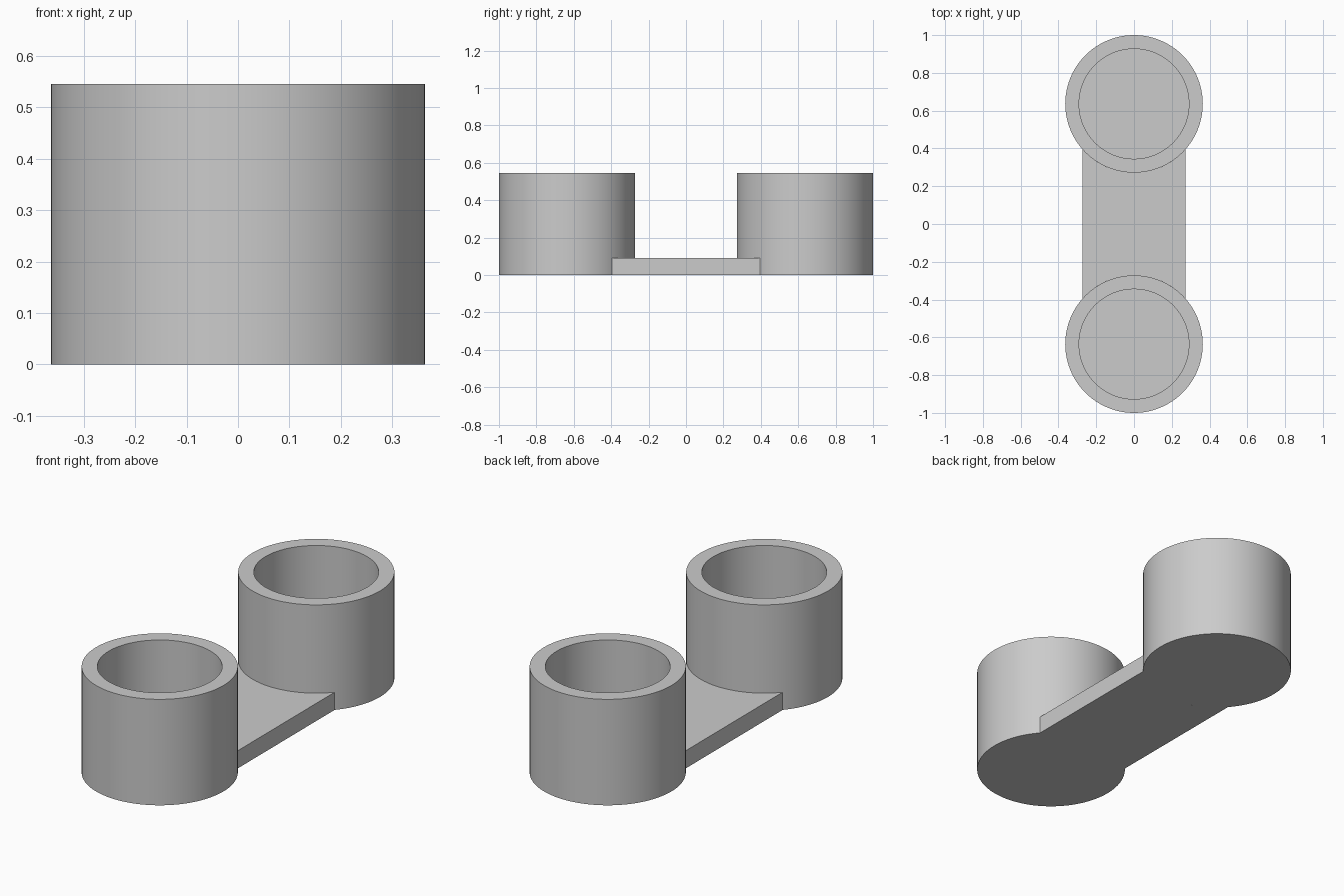
import bpy
import bmesh
from math import asin, cos, sin, pi, radians

OUTER, INNER, HEIGHT = 0.364, 0.291, 0.545
FLOOR, HALF_WIDTH, CUP_Y = 0.091, 0.273, 0.636
SEGMENTS = 96

if "Cube" in bpy.data.objects:
    bpy.data.objects.remove(bpy.data.objects["Cube"], do_unlink=True)

grey = bpy.data.materials.new("light_grey")
grey.use_nodes = True
grey.diffuse_color = (0.6, 0.6, 0.6, 1)
grey.node_tree.nodes["Principled BSDF"].inputs["Base Color"].default_value = (0.6, 0.6, 0.6, 1)


def finish(name, bm):
    bmesh.ops.recalc_face_normals(bm, faces=bm.faces)
    mesh = bpy.data.meshes.new(name)
    bm.to_mesh(mesh)
    bm.free()
    mesh.materials.append(grey)
    obj = bpy.data.objects.new(name, mesh)
    bpy.context.collection.objects.link(obj)
    bpy.ops.object.select_all(action="DESELECT")
    obj.select_set(True)
    bpy.context.view_layer.objects.active = obj
    bpy.ops.object.shade_smooth_by_angle(angle=radians(30))
    return obj


def make_cup(name, y):
    # Rings run up the outside, over the rim and down to the inner floor
    bm = bmesh.new()
    rings = []
    for r, z in ((OUTER, 0), (OUTER, HEIGHT), (INNER, HEIGHT), (INNER, FLOOR)):
        rings.append([bm.verts.new((r * cos(2 * pi * i / SEGMENTS),
                                    y + r * sin(2 * pi * i / SEGMENTS), z))
                      for i in range(SEGMENTS)])
    for a, b in zip(rings, rings[1:]):
        for i in range(SEGMENTS):
            j = (i + 1) % SEGMENTS
            bm.faces.new((a[i], a[j], b[j], b[i]))
    bm.faces.new(rings[0])
    bm.faces.new(rings[-1])
    return finish(name, bm)


make_cup("front_cup", -CUP_Y)
make_cup("back_cup", CUP_Y)

# Connecting plate: strips whose ends follow the curve of the cup walls
bm = bmesh.new()
half_angle = asin(HALF_WIDTH / OUTER)
steps = 24
angles = [half_angle * (2 * i / steps - 1) for i in range(steps + 1)]
columns = [(OUTER * sin(a), CUP_Y - OUTER * cos(a)) for a in angles]
grid = [[bm.verts.new((x, s * y, z)) for s, z in
         ((-1, 0), (1, 0), (1, FLOOR), (-1, FLOOR))] for x, y in columns]
for a, b in zip(grid, grid[1:]):
    for i in range(4):
        j = (i + 1) % 4
        bm.faces.new((a[i], a[j], b[j], b[i]))
bm.faces.new(grid[0])
bm.faces.new(grid[-1])
finish("connecting_plate", bm)
